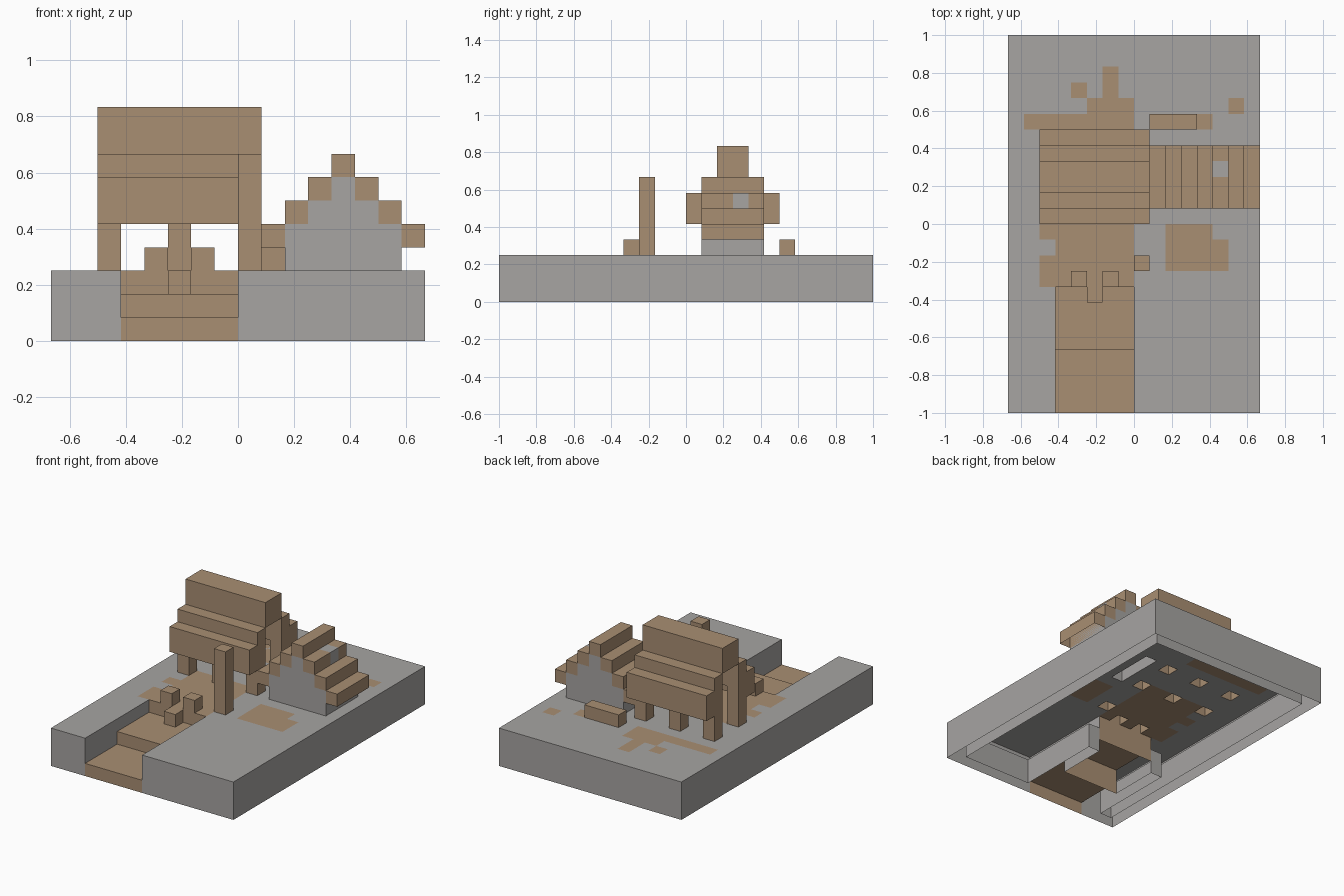
import bpy, bmesh

if "Cube" in bpy.data.objects:
    bpy.data.objects.remove(bpy.data.objects["Cube"])

U = 1 / 12  # block size; all coordinates below are whole blocks


def material(name, rgb):
    m = bpy.data.materials.new(name)
    m.diffuse_color = (*rgb, 1)
    m.use_nodes = True
    m.node_tree.nodes["Principled BSDF"].inputs["Base Color"].default_value = m.diffuse_color
    return m


MATS = [material("grey stone", (0.385, 0.373, 0.362)),
        material("brown wood", (0.396, 0.272, 0.170))]
GREY, BROWN = 0, 1


def quad(bm, lo, hi, sign, mat):
    """Axis-aligned rectangle; the axis where lo == hi is its normal."""
    ax = [i for i in range(3) if lo[i] == hi[i]][0]
    u, v = (ax + 1) % 3, (ax + 2) % 3
    pts = []
    for a, b in ((0, 0), (1, 0), (1, 1), (0, 1)):
        p = list(lo)
        p[u] = (lo, hi)[a][u]
        p[v] = (lo, hi)[b][v]
        pts.append([c * U for c in p])
    if sign < 0:
        pts.reverse()
    bm.faces.new([bm.verts.new(p) for p in pts]).material_index = mat


def finish(name, bm):
    bmesh.ops.remove_doubles(bm, verts=bm.verts, dist=1e-5)
    me = bpy.data.meshes.new(name)
    bm.to_mesh(me)
    bm.free()
    for m in MATS:
        me.materials.append(m)
    bpy.context.collection.objects.link(bpy.data.objects.new(name, me))


def sheets(name, quads):
    bm = bmesh.new()
    for q in quads:
        quad(bm, *q)
    finish(name, bm)


def box(name, x, y, z, mat, top=True):
    """Block open underneath, like every part of the model."""
    bm = bmesh.new()
    lo, hi = (x[0], y[0], z[0]), (x[1], y[1], z[1])
    for ax in range(3):
        for sign, plane in ((-1, lo), (1, hi)):
            if ax == 2 and (sign < 0 or not top):
                continue
            a, b = list(lo), list(hi)
            a[ax] = b[ax] = plane[ax]
            quad(bm, a, b, sign, mat)
    finish(name, bm)


# Posts standing on the ground: x, y, height in blocks
LEGS = [(x, y, 6) for x in (-6, -3, 0) for y in (1, 4)]
POSTS = [(0, -3, 8), (-4, -4, 4), (-2, -4, 4)]
HOLES = {(x, y) for x, y, _ in LEGS + POSTS}
HOLES |= {(2, y) for y in range(1, 5)}  # below the hut's inner end wall

# Brown ground patches: x0, x1, y0, y1
PATCHES = [(-5, 0, -4, 2), (-6, -5, -4, -2), (-6, -5, -1, 0),
           (-7, 0, 6, 7), (-3, 0, 7, 8), (-2, -1, 8, 10), (-4, -3, 8, 9),
           (4, 5, 6, 7), (6, 7, 7, 8), (2, 5, -3, 0), (5, 6, -3, -1)]

# Ground: square cells, open at the stairs and under the posts
bm = bmesh.new()
for i in range(-8, 8):
    for j in range(-12, 12):
        if (i, j) in HOLES or (-5 <= i < 0 and j < -4):
            continue
        brown = any(a <= i < b and c <= j < d for a, b, c, d in PATCHES)
        quad(bm, (i, j, 3), (i + 1, j + 1, 3), 1, int(brown))
finish("ground_top", bm)

# Outer walls of the base
sheets("base_outer_walls", [
    ((-8, -12, 0), (-8, 12, 3), -1, GREY), ((8, -12, 0), (8, 12, 3), 1, GREY),
    ((-8, 12, 0), (8, 12, 3), 1, GREY),
    ((-8, -12, 0), (-5, -12, 3), -1, GREY), ((0, -12, 0), (8, -12, 3), -1, GREY),
    ((-5, -12, 1), (-5, -8, 3), 1, GREY), ((-5, -8, 2), (-5, -4, 3), 1, GREY),
    ((0, -12, 1), (0, -8, 3), -1, GREY), ((0, -8, 2), (0, -4, 3), -1, GREY)])

# Inner walls of the hollow base, one block in
sheets("base_inner_walls", [
    ((-7, -11, 0), (-7, 11, 2), 1, GREY), ((7, -11, 0), (7, 11, 2), -1, GREY),
    ((-7, 11, 0), (7, 11, 2), -1, GREY),
    ((-7, -11, 0), (-6, -11, 2), 1, GREY), ((1, -11, 0), (7, -11, 2), 1, GREY),
    ((-6, -11, 0), (-6, -4, 2), -1, GREY), ((1, -11, 0), (1, -4, 2), 1, GREY),
    ((-6, -4, 0), (-5, -4, 2), 1, GREY), ((0, -4, 0), (1, -4, 2), 1, GREY),
    ((-5, -8, 0), (-5, -4, 1), 1, GREY), ((0, -8, 0), (0, -4, 1), -1, GREY)])

# Stairs: treads and risers, then the backs of the steps
sheets("stairs", [
    ((-5, -12, 0), (0, -12, 1), -1, BROWN), ((-5, -12, 1), (0, -8, 1), 1, BROWN),
    ((-5, -8, 1), (0, -8, 2), -1, BROWN), ((-5, -8, 2), (0, -5, 2), 1, BROWN),
    ((-5, -5, 2), (-3, -4, 2), 1, BROWN), ((-2, -5, 2), (0, -4, 2), 1, BROWN),
    ((-5, -4, 2), (0, -4, 3), -1, BROWN),
    ((-5, -8, 0), (0, -8, 1), 1, BROWN), ((-5, -4, 1), (0, -4, 2), 1, BROWN)])

# Posts, house legs, step block and log
for n, (x, y, top) in enumerate(POSTS):
    box(f"post_{n + 1}", (x, x + 1), (y, y + 1), (3, top), BROWN)
for n, (x, y, top) in enumerate(LEGS):
    box(f"house_leg_{n + 1}", (x, x + 1), (y, y + 1), (3, top), BROWN, top=False)
box("step_block", (-3, -2), (-5, -4), (2, 3), BROWN)
box("log", (1, 4), (6, 7), (3, 4), BROWN)

# House roof: stepped strips, mirrored front to back, with a ridge
for side, eave, upper in (("front", 0, 1), ("back", 5, 4)):
    box(f"roof_eave_{side}", (-6, 1), (eave, eave + 1), (5, 7), BROWN)
    box(f"roof_upper_{side}", (-6, 1), (upper, upper + 1), (6, 8), BROWN)
box("roof_ridge", (-6, 1), (2, 4), (8, 10), BROWN)

# Side hut: stepped roof strips over grey gable walls
for x in range(1, 8):
    top = 8 - abs(x - 4)
    spans = [(1, 5, BROWN)]
    if x == 5:  # grey roof window
        spans = [(1, 3, BROWN), (3, 4, GREY), (4, 5, BROWN)]
    for y0, y1, mat in spans:
        box(f"hut_roof_{x}_{y0}", (x, x + 1), (y0, y1), (top - 1, top), mat)
for y, side in ((1, "front"), (4, "back")):
    for inset in range(2):  # wide lower wall, then a narrower course above
        box(f"hut_gable_{side}_{inset}", (3 + inset, 6 - inset), (y, y + 1),
            (3 + 3 * inset, 6 + inset), GREY, top=False)
box("hut_inner_end_wall", (2, 3), (1, 5), (3, 5), GREY, top=False)
box("hut_outer_end_wall", (6, 7), (1, 5), (3, 5), GREY, top=False)
